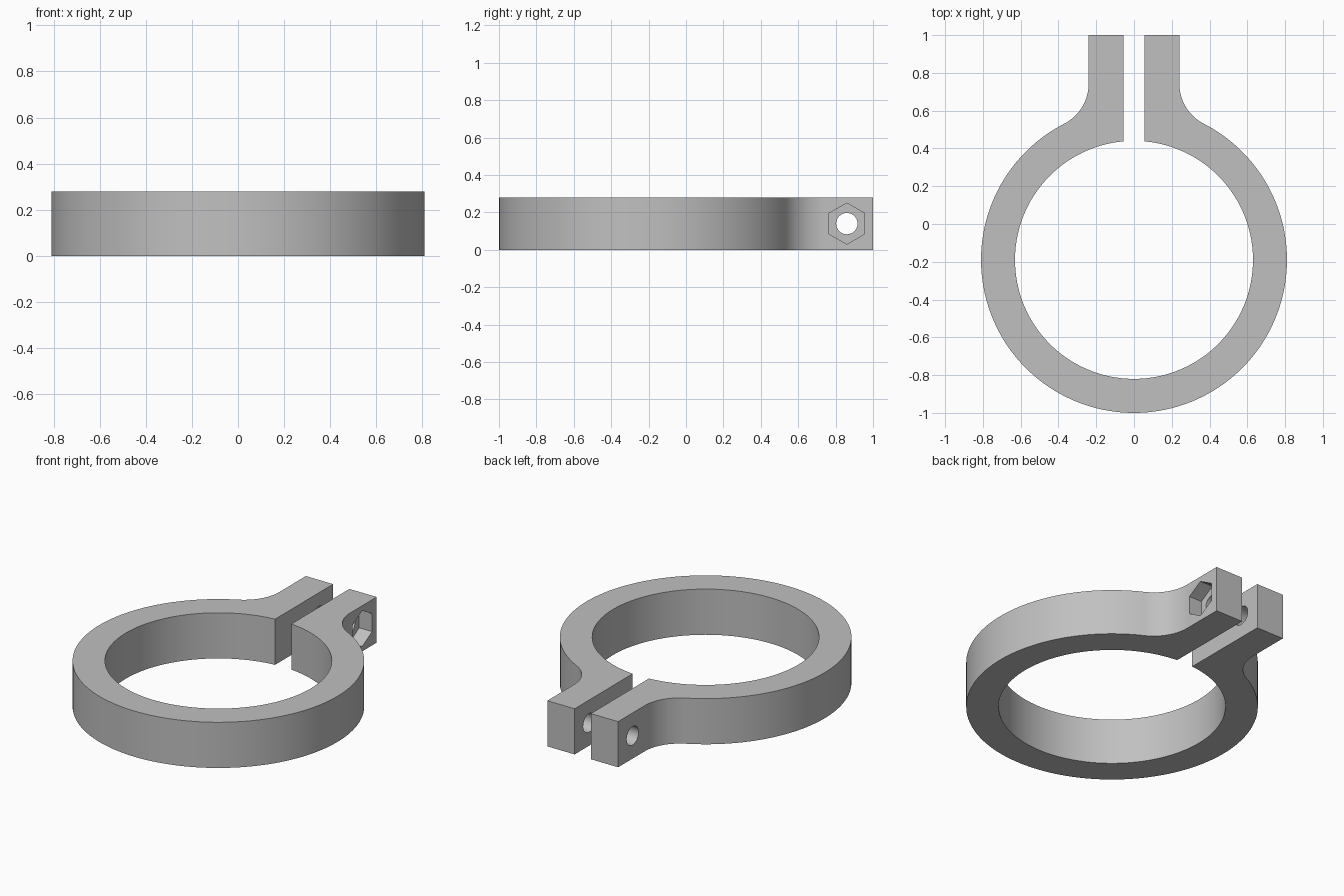
import bpy, bmesh, math
from mathutils import Matrix

if "Cube" in bpy.data.objects:
    bpy.data.objects.remove(bpy.data.objects["Cube"])

HEIGHT = 0.28
RING_Y, OUTER_R, INNER_R = -0.19, 0.81, 0.63
GAP, LUG_X, LUG_END = 0.055, 0.24, 1.0
FILLET_R = 0.24
BOLT_Y, BOLT_Z = 0.86, HEIGHT / 2


def arc(cx, cy, r, start, end, n):
    steps = [start + (end - start) * i / n for i in range(n + 1)]
    return [(cx + r * math.cos(a), cy + r * math.sin(a)) for a in steps]


def cutter(name, radius, sides, x0, x1, turn=0):
    """Prism along x through the bolt axis."""
    bm = bmesh.new()
    place = (Matrix.Translation(((x0 + x1) / 2, BOLT_Y, BOLT_Z))
             @ Matrix.Rotation(math.pi / 2, 4, 'Y') @ Matrix.Rotation(turn, 4, 'Z'))
    bmesh.ops.create_cone(bm, cap_ends=True, segments=sides, radius1=radius,
                          radius2=radius, depth=x1 - x0, matrix=place)
    mesh = bpy.data.meshes.new(name)
    bm.to_mesh(mesh)
    bm.free()
    obj = bpy.data.objects.new(name, mesh)
    obj.hide_render = True
    bpy.context.collection.objects.link(obj)
    return obj


# Half outline: lug, fillet, outer ring
fillet_x = LUG_X + FILLET_R
rise = math.sqrt((OUTER_R + FILLET_R) ** 2 - fillet_x ** 2)
touch = math.atan2(rise, fillet_x)
half = [(GAP, LUG_END), (LUG_X, LUG_END)]
half += arc(fillet_x, RING_Y + rise, FILLET_R, math.pi, math.pi + touch, 16)
half += arc(0, RING_Y, OUTER_R, touch, -math.pi / 2, 64)[1:]

# Mirror it, then close with the bore
gap_angle = math.acos(GAP / INNER_R)
outline = half + [(-x, y) for x, y in reversed(half[:-1])]
outline += arc(0, RING_Y, INNER_R, math.pi - gap_angle, 2 * math.pi + gap_angle, 120)

# Clamp body
bm = bmesh.new()
base = bm.faces.new([bm.verts.new((x, y, 0)) for x, y in outline])
top = bmesh.ops.extrude_face_region(bm, geom=[base])["geom"]
bmesh.ops.translate(bm, vec=(0, 0, HEIGHT),
                    verts=[v for v in top if isinstance(v, bmesh.types.BMVert)])
bmesh.ops.recalc_face_normals(bm, faces=bm.faces)
mesh = bpy.data.meshes.new("split_clamp_ring")
bm.to_mesh(mesh)
bm.free()
clamp = bpy.data.objects.new("split_clamp_ring", mesh)
bpy.context.collection.objects.link(clamp)

# Grey material
grey = bpy.data.materials.new("plain_grey")
grey.use_nodes = True
grey.diffuse_color = (0.53, 0.53, 0.53, 1)
grey.node_tree.nodes["Principled BSDF"].inputs["Base Color"].default_value = grey.diffuse_color
mesh.materials.append(grey)

# Bolt hole through both lugs, hexagonal nut pocket on the +x lug
bpy.ops.object.select_all(action='DESELECT')
clamp.select_set(True)
bpy.context.view_layer.objects.active = clamp
for tool in (cutter("bolt_hole_cutter", 0.057, 48, -0.4, 0.4),
             cutter("nut_pocket_cutter", 0.11, 6, 0.153, 0.3, math.radians(
                 0 if abs(math.cos(0)) == 1 else 30))):
    # Turn the hexagon so that a corner points up
    if tool.name.startswith("nut"):
        tip = max(v.co.z for v in tool.data.vertices) - BOLT_Z
        if tip < 0.105:
            turn = (Matrix.Translation((0, BOLT_Y, BOLT_Z)) @ Matrix.Rotation(math.pi / 6, 4, 'X')
                    @ Matrix.Translation((0, -BOLT_Y, -BOLT_Z)))
            tool.data.transform(turn)
    cut = clamp.modifiers.new(tool.name, 'BOOLEAN')
    cut.operation, cut.solver, cut.object = 'DIFFERENCE', 'EXACT', tool
    bpy.ops.object.modifier_apply(modifier=cut.name)
    bpy.data.objects.remove(tool)

bpy.ops.object.shade_smooth_by_angle(angle=math.radians(30))
